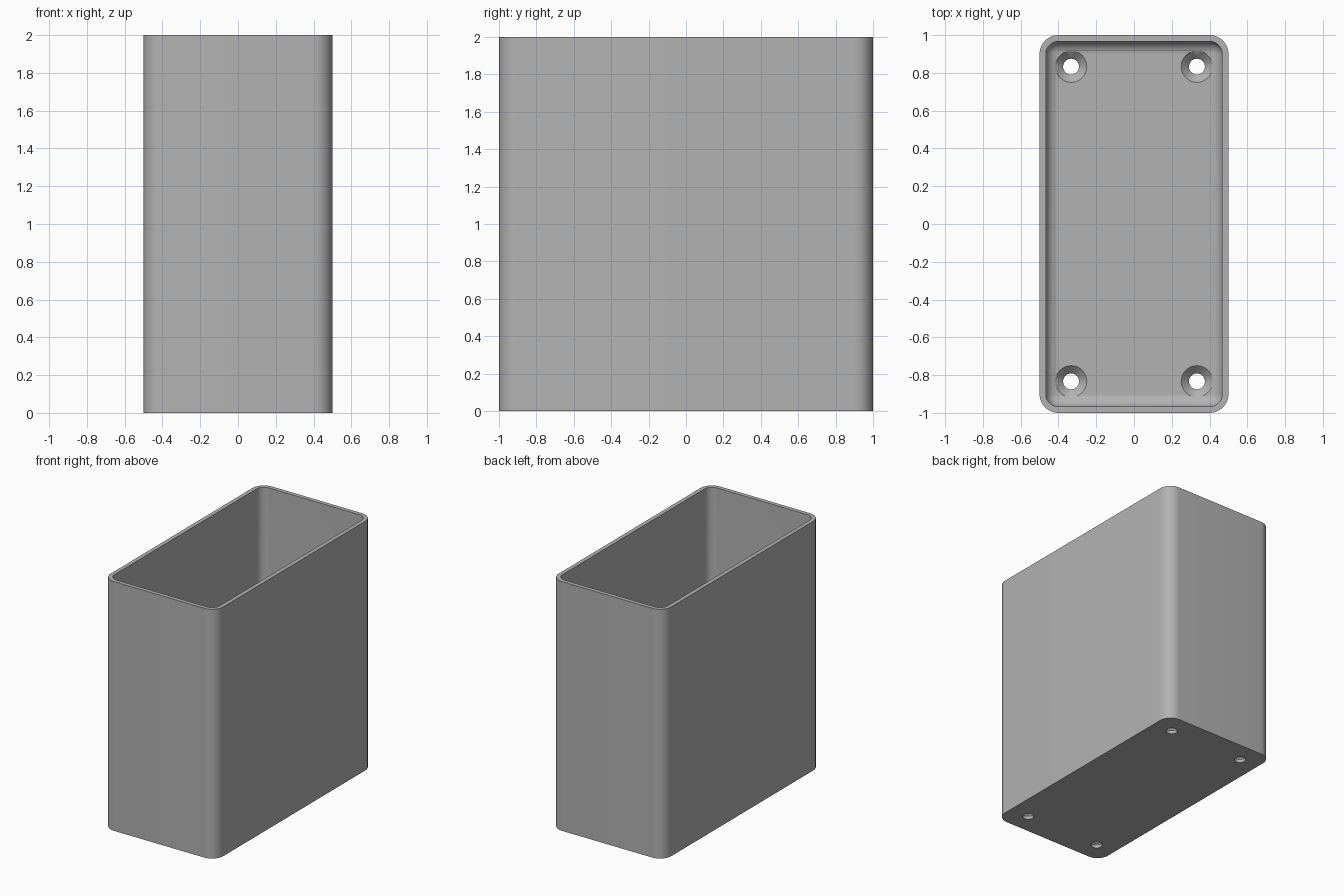
import bpy
import bmesh
from mathutils import Matrix

if "Cube" in bpy.data.objects:
    bpy.data.objects.remove(bpy.data.objects["Cube"], do_unlink=True)

WIDTH, DEPTH, HEIGHT = 1.0, 2.0, 2.0
WALL, FLOOR = 0.033, 0.067
OUTER_RADIUS, INNER_RADIUS = 0.1, 0.067
HOLE_RADIUS, SINK_RADIUS, SINK_START = 0.042, 0.083, 0.026
HOLE_INSET = 0.167

grey = bpy.data.materials.new("grey")
grey.use_nodes = True
colour = (0.45, 0.45, 0.45, 1)
grey.diffuse_color = colour
grey.node_tree.nodes["Principled BSDF"].inputs["Base Color"].default_value = colour


def make_object(name, bm):
    bmesh.ops.recalc_face_normals(bm, faces=bm.faces)
    mesh = bpy.data.meshes.new(name)
    bm.to_mesh(mesh)
    bm.free()
    mesh.materials.append(grey)
    obj = bpy.data.objects.new(name, mesh)
    bpy.context.collection.objects.link(obj)
    return obj


def rounded_box(name, width, depth, bottom, top, radius, round_base=False):
    bm = bmesh.new()
    scale = Matrix.Diagonal((width, depth, top - bottom, 1))
    move = Matrix.Translation((0, 0, (top + bottom) / 2))
    bmesh.ops.create_cube(bm, size=1, matrix=move @ scale)
    middle = (top + bottom) / 2

    def is_rounded(edge):
        a, b = (v.co.z for v in edge.verts)
        return abs(a - b) > 0.1 or (round_base and max(a, b) < middle)

    edges = [e for e in bm.edges if is_rounded(e)]
    bmesh.ops.bevel(bm, geom=edges, offset=radius, segments=12,
                    profile=0.5, affect="EDGES")
    return make_object(name, bm)


def countersink(name, x, y):
    # Straight bore that flares into a cone just past the floor surface
    slope = (SINK_RADIUS - HOLE_RADIUS) / (FLOOR - SINK_START)
    extra = 0.012
    profile = [(HOLE_RADIUS, -0.1), (HOLE_RADIUS, SINK_START),
               (SINK_RADIUS + slope * extra, FLOOR + extra)]
    bm = bmesh.new()
    rings = []
    for radius, z in profile:
        ring = bmesh.ops.create_circle(bm, segments=48, radius=radius,
                                       matrix=Matrix.Translation((x, y, z)))
        rings.append(ring["verts"])
    for low, high in zip(rings, rings[1:]):
        for i in range(len(low)):
            j = (i + 1) % len(low)
            bm.faces.new((low[i], low[j], high[j], high[i]))
    bm.faces.new(rings[0])
    bm.faces.new(rings[-1])
    return make_object(name, bm)


# Open bin shell
shell = rounded_box("open_box", WIDTH, DEPTH, 0, HEIGHT, OUTER_RADIUS)

# Cavity with filleted floor, and four screw holes
cutters = [rounded_box("cavity_cutter", WIDTH - 2 * WALL, DEPTH - 2 * WALL,
                       FLOOR, HEIGHT + 0.2, INNER_RADIUS, True)]
for sx in (-1, 1):
    for sy in (-1, 1):
        cutters.append(countersink("screw_hole_cutter",
                                   sx * (WIDTH / 2 - HOLE_INSET),
                                   sy * (DEPTH / 2 - HOLE_INSET)))

bpy.ops.object.select_all(action="DESELECT")
shell.select_set(True)
bpy.context.view_layer.objects.active = shell
for cutter in cutters:
    cutter.hide_render = True
    cut = shell.modifiers.new("cut", "BOOLEAN")
    cut.operation = "DIFFERENCE"
    cut.solver = "EXACT"
    cut.object = cutter
    bpy.ops.object.modifier_apply(modifier=cut.name)
for cutter in cutters:
    bpy.data.objects.remove(cutter, do_unlink=True)

bpy.ops.object.shade_smooth_by_angle(angle=0.52)
